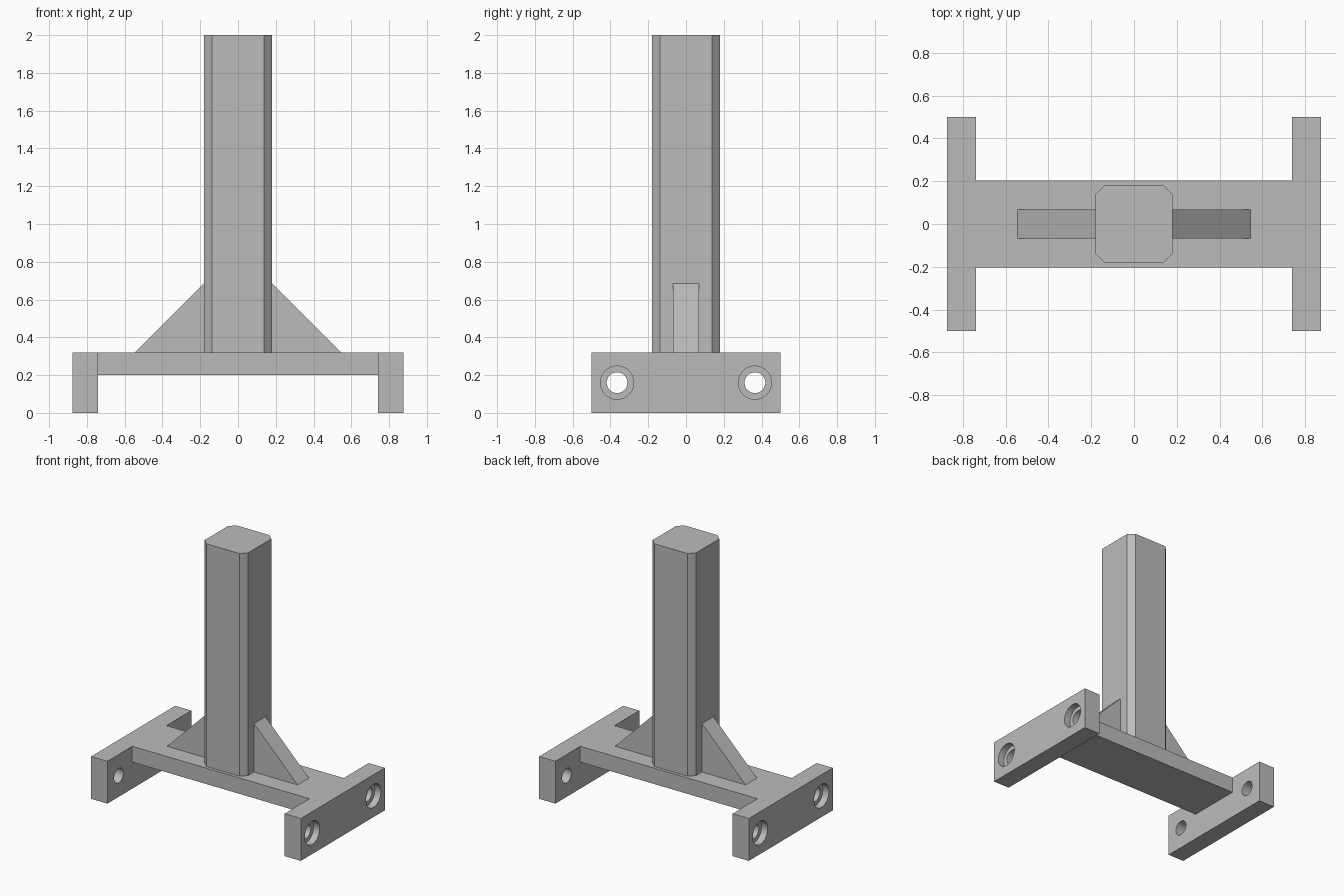
import bpy
import math

if "Cube" in bpy.data.objects:
    bpy.data.objects.remove(bpy.data.objects["Cube"])

grey = bpy.data.materials.new("plain grey")
grey.diffuse_color = (0.5, 0.5, 0.5, 1)
grey.use_nodes = True
grey.node_tree.nodes["Principled BSDF"].inputs["Base Color"].default_value = grey.diffuse_color


def extrude(name, profile, to3d, lo, hi):
    """Solid made by sweeping a closed 2D profile between two depths."""
    n = len(profile)
    verts = [to3d(a, b, d) for d in (lo, hi) for a, b in profile]
    faces = [tuple(range(n))[::-1], tuple(range(n, 2 * n))]
    faces += [(i, (i + 1) % n, n + (i + 1) % n, n + i) for i in range(n)]
    mesh = bpy.data.meshes.new(name)
    mesh.from_pydata(verts, [], faces)
    mesh.materials.append(grey)
    obj = bpy.data.objects.new(name, mesh)
    bpy.context.collection.objects.link(obj)
    # consistent outward normals
    bpy.context.view_layer.objects.active = obj
    bpy.ops.object.select_all(action='DESELECT')
    obj.select_set(True)
    bpy.ops.object.mode_set(mode='EDIT')
    bpy.ops.mesh.select_all(action='SELECT')
    bpy.ops.mesh.normals_make_consistent(inside=False)
    bpy.ops.object.mode_set(mode='OBJECT')
    return obj


def boolean(target, tool, operation):
    mod = target.modifiers.new(operation, 'BOOLEAN')
    mod.operation, mod.object, mod.solver = operation, tool, 'EXACT'
    bpy.context.view_layer.objects.active = target
    bpy.ops.object.modifier_apply(modifier=mod.name)
    bpy.data.objects.remove(tool)


def along_x(a, b, d):
    return (d, a, b)


def along_y(a, b, d):
    return (a, d, b)


def along_z(a, b, d):
    return (a, b, d)


def circle(y, z, r, n=48):
    return [(y + r * math.cos(2 * math.pi * i / n),
             z + r * math.sin(2 * math.pi * i / n)) for i in range(n)]


def rect(a, b, c, d):
    return [(a, c), (b, c), (b, d), (a, d)]


# base: flat bridge lying between two upright end plates
W, IN, BASE_TOP = 0.875, 0.74, 0.32
arch = [(-W, 0), (-IN, 0), (-IN, 0.2), (IN, 0.2), (IN, 0), (W, 0),
        (W, BASE_TOP), (-W, BASE_TOP)]
base = extrude("base_frame", arch, along_y, -0.5, 0.5)
for s in (-1, 1):
    notch = extrude("notch", rect(-IN, IN, -0.1, 0.5), along_y,
                    min(s * 0.204, s * 0.7), max(s * 0.204, s * 0.7))
    boolean(base, notch, 'DIFFERENCE')

# counterbored bolt holes, the wide part on the outer faces
for s in (-1, 1):
    for y in (-0.365, 0.365):
        for r, depth_x in ((0.055, 0.7), (0.088, 0.825)):
            lo, hi = sorted((s * depth_x, s * 0.95))
            hole = extrude("hole", circle(y, 0.16, r), along_x, lo, hi)
            boolean(base, hole, 'DIFFERENCE')

# column with chamfered corners
H, C = 0.181, 0.138
octagon = [(-C, -H), (C, -H), (H, -C), (H, C), (C, H), (-C, H), (-H, C), (-H, -C)]
extrude("column", octagon, along_z, BASE_TOP, 2.0)

# triangular gussets on both sides of the column
for side, s in (("left", -1), ("right", 1)):
    extrude("gusset_" + side,
            [(s * 0.181, BASE_TOP), (s * 0.545, BASE_TOP), (s * 0.181, 0.685)],
            along_y, -0.068, 0.068)

# keep hole walls smooth and all edges crisp
bpy.ops.object.select_all(action='DESELECT')
base.select_set(True)
bpy.context.view_layer.objects.active = base
bpy.ops.object.shade_smooth_by_angle(angle=math.radians(30))
